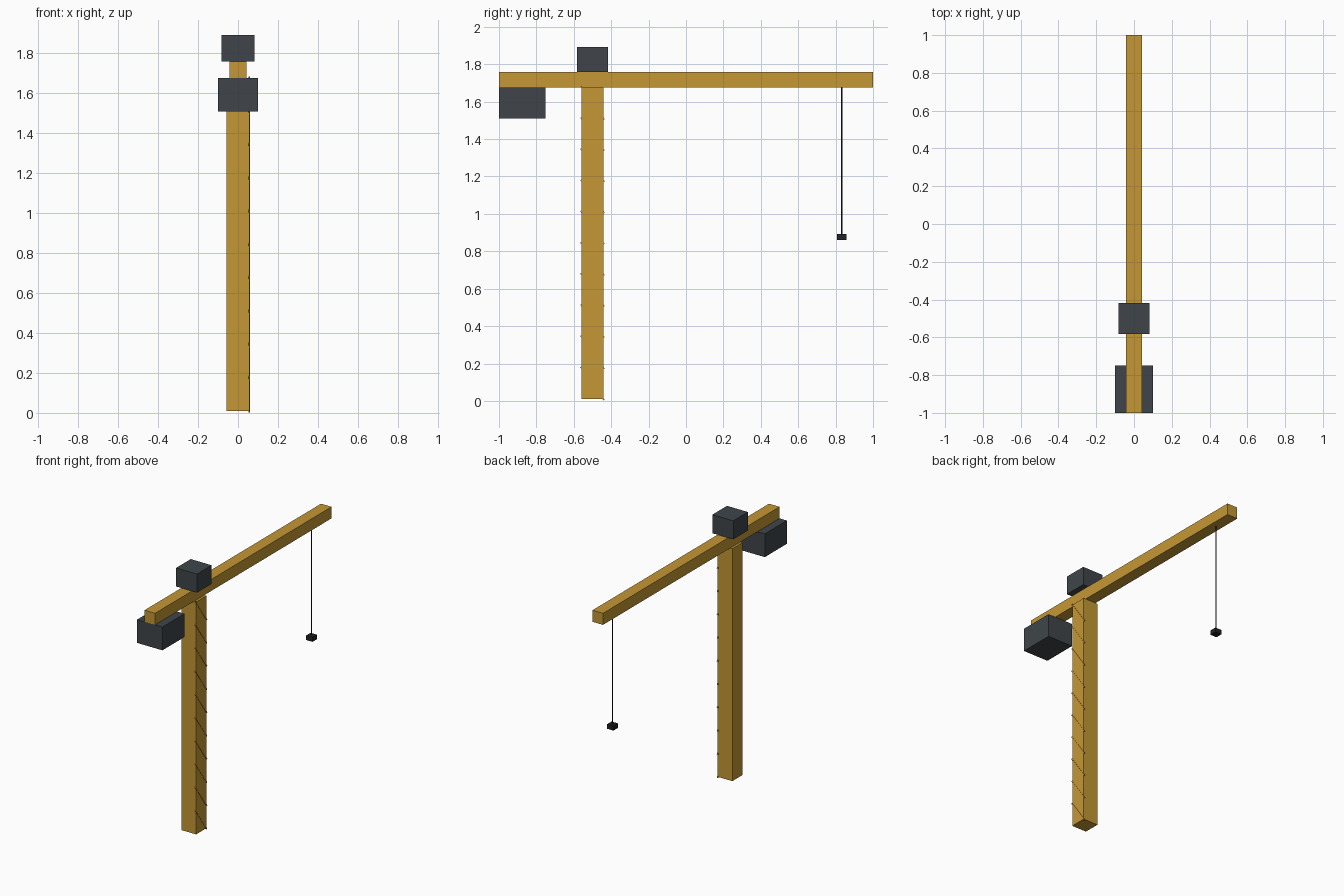
import bpy
import math
from mathutils import Vector

if "Cube" in bpy.data.objects:
    bpy.data.objects.remove(bpy.data.objects["Cube"])


def material(name, rgb):
    m = bpy.data.materials.new(name)
    m.diffuse_color = (*rgb, 1)
    m.use_nodes = True
    m.node_tree.nodes["Principled BSDF"].inputs["Base Color"].default_value = m.diffuse_color
    return m


yellow = material("yellow_paint", (0.55, 0.31, 0.035))
dark = material("dark_grey", (0.05, 0.06, 0.068))
black = material("black_steel", (0.015, 0.015, 0.02))


def box(name, lo, hi, mat):
    lo, hi = Vector(lo), Vector(hi)
    bpy.ops.mesh.primitive_cube_add(size=1, location=(lo + hi) / 2)
    ob = bpy.context.object
    ob.name = name
    ob.scale = hi - lo
    bpy.ops.object.transform_apply(location=False, rotation=False, scale=True)
    ob.data.materials.append(mat)
    return ob


BASE, TOP = 0.01, 1.677      # mast bottom and top
MAST_Y, HALF = -0.5, 0.0583  # mast centre and half width

# Mast, jib, cab and counterweight
box("mast", (-HALF, MAST_Y - HALF, BASE), (HALF, MAST_Y + HALF, TOP), yellow)
box("jib", (-0.0417, -1, TOP), (0.0417, 1, 1.76), yellow)
box("cab", (-0.083, -0.583, 1.76), (0.083, -0.417, 1.893), dark)
box("counterweight", (-0.1, -1, 1.51), (0.1, -0.75, TOP), dark)

# Diagonal braces on the right face of the mast
bays = 10
step = (TOP - BASE) / bays
angle = math.atan2(2 * HALF, step)
length = math.hypot(2 * HALF, step) + 0.014
for i in range(bays):
    brace = box(f"brace_{i + 1}", (-0.004, -0.004, -length / 2),
                (0.004, 0.004, length / 2), yellow)
    brace.location = (0.0567, MAST_Y, BASE + (i + 0.5) * step)
    brace.rotation_euler.x = angle

# Hoist cable and hook block
bpy.ops.mesh.primitive_cylinder_add(vertices=8, radius=0.0033, depth=TOP - 0.89,
                                    location=(0, 0.833, (TOP + 0.89) / 2))
cable = bpy.context.object
cable.name = "hoist_cable"
cable.data.materials.append(black)
box("hook_block", (-0.025, 0.808, 0.86), (0.025, 0.858, 0.893), black)
